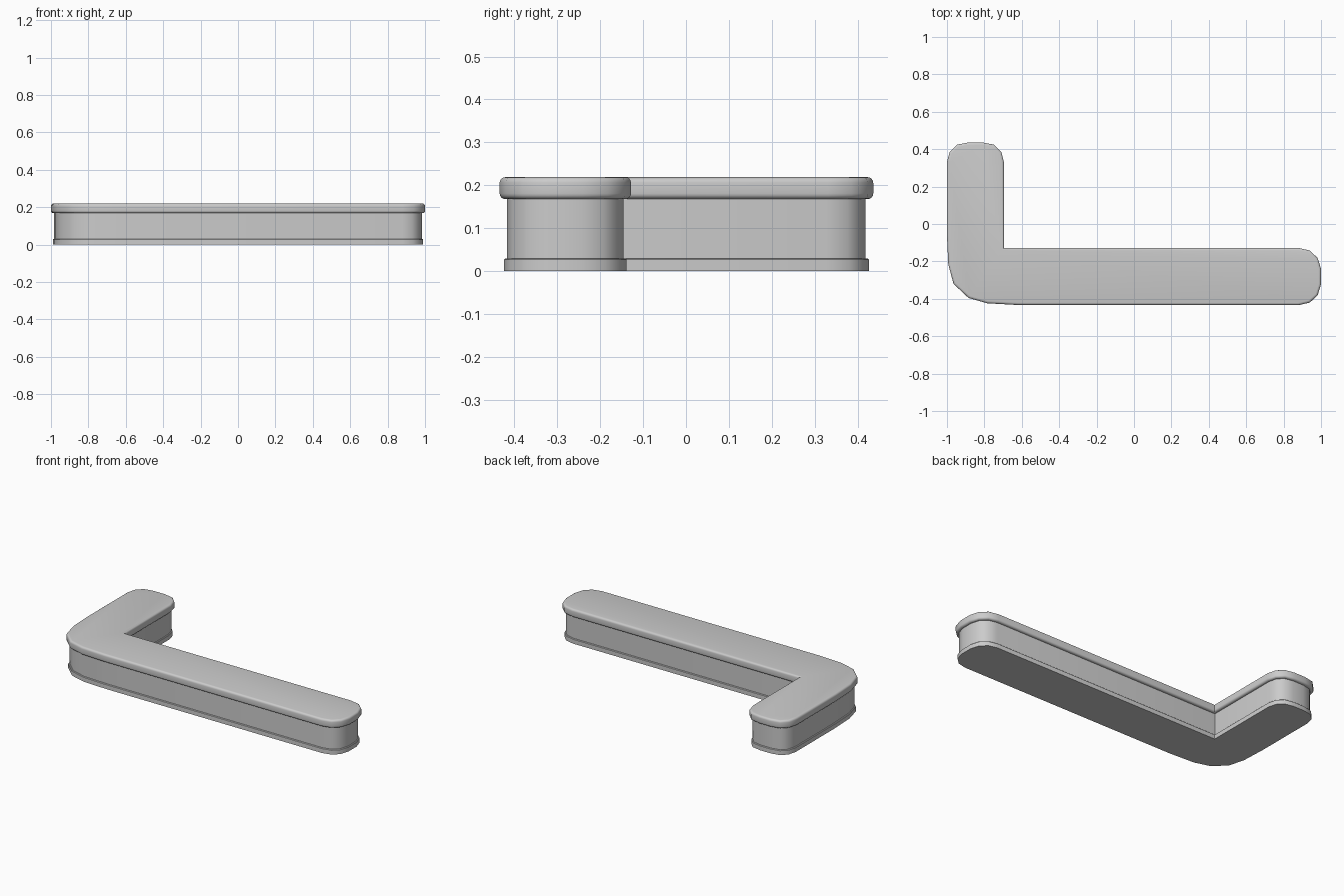
import bpy, bmesh
from math import sin, cos, pi
from mathutils import Vector

if "Cube" in bpy.data.objects:
    bpy.data.objects.remove(bpy.data.objects["Cube"])

# L-shaped plan of the countertop, counter-clockwise
PLAN = [(-1, -0.06), (-0.993, -0.215), (-0.965, -0.32), (-0.885, -0.395), (-0.785, -0.424), (-0.62, -0.433),
        (0.88, -0.434), (0.94, -0.42), (0.982, -0.381), (1, -0.322),
        (1, -0.24), (0.982, -0.182), (0.94, -0.142), (0.88, -0.128),
        (-0.695, -0.128),
        (-0.695, 0.33), (-0.709, 0.385), (-0.748, 0.424), (-0.81, 0.436),
        (-0.885, 0.436), (-0.947, 0.424), (-0.986, 0.385), (-1, 0.33)]


def inset(plan, d):
    """Move every edge of the outline inward by d, with mitred corners."""
    pts = [Vector(p) for p in plan]
    out = []
    for i, p in enumerate(pts):
        a = (p - pts[i - 1]).normalized()
        b = (pts[(i + 1) % len(pts)] - p).normalized()
        na, nb = Vector((-a.y, a.x)), Vector((-b.y, b.x))
        out.append(p + (na + nb) * d / (1 + na.dot(nb)))
    return out


def layer(name, profile):
    """Stack inset outlines along a profile of (inset, height) and cap the ends."""
    bm = bmesh.new()
    rings = [[bm.verts.new((p.x, p.y, z)) for p in inset(PLAN, d)] for d, z in profile]
    n = len(PLAN)
    for lo, hi in zip(rings, rings[1:]):
        for i in range(n):
            j = (i + 1) % n
            bm.faces.new((lo[i], lo[j], hi[j], hi[i]))
    bm.faces.new(rings[0][::-1])
    bm.faces.new(rings[-1])
    bmesh.ops.recalc_face_normals(bm, faces=bm.faces)
    mesh = bpy.data.meshes.new(name)
    bm.to_mesh(mesh)
    bm.free()
    obj = bpy.data.objects.new(name, mesh)
    bpy.context.collection.objects.link(obj)
    bpy.ops.object.select_all(action='DESELECT')
    obj.select_set(True)
    bpy.context.view_layer.objects.active = obj
    bpy.ops.object.shade_smooth_by_angle(angle=pi / 5)
    return obj


def arc(r, z, start, steps=4):
    """Quarter-round edge of radius r centred at height z."""
    return [(r - r * cos(start + pi / 2 * i / steps), z + r * sin(start + pi / 2 * i / steps))
            for i in range(steps + 1)]


# Plinth with a small chamfer, recessed body, overhanging rounded countertop
layer("plinth", [(0.010, 0), (0.010, 0.027), (0.013, 0.030)])
layer("counter_body", [(0.0175, 0.025), (0.0175, 0.172)])
R = 0.013
layer("countertop", arc(R, 0.168 + R, -pi / 2) + arc(R, 0.219 - R, 0))
